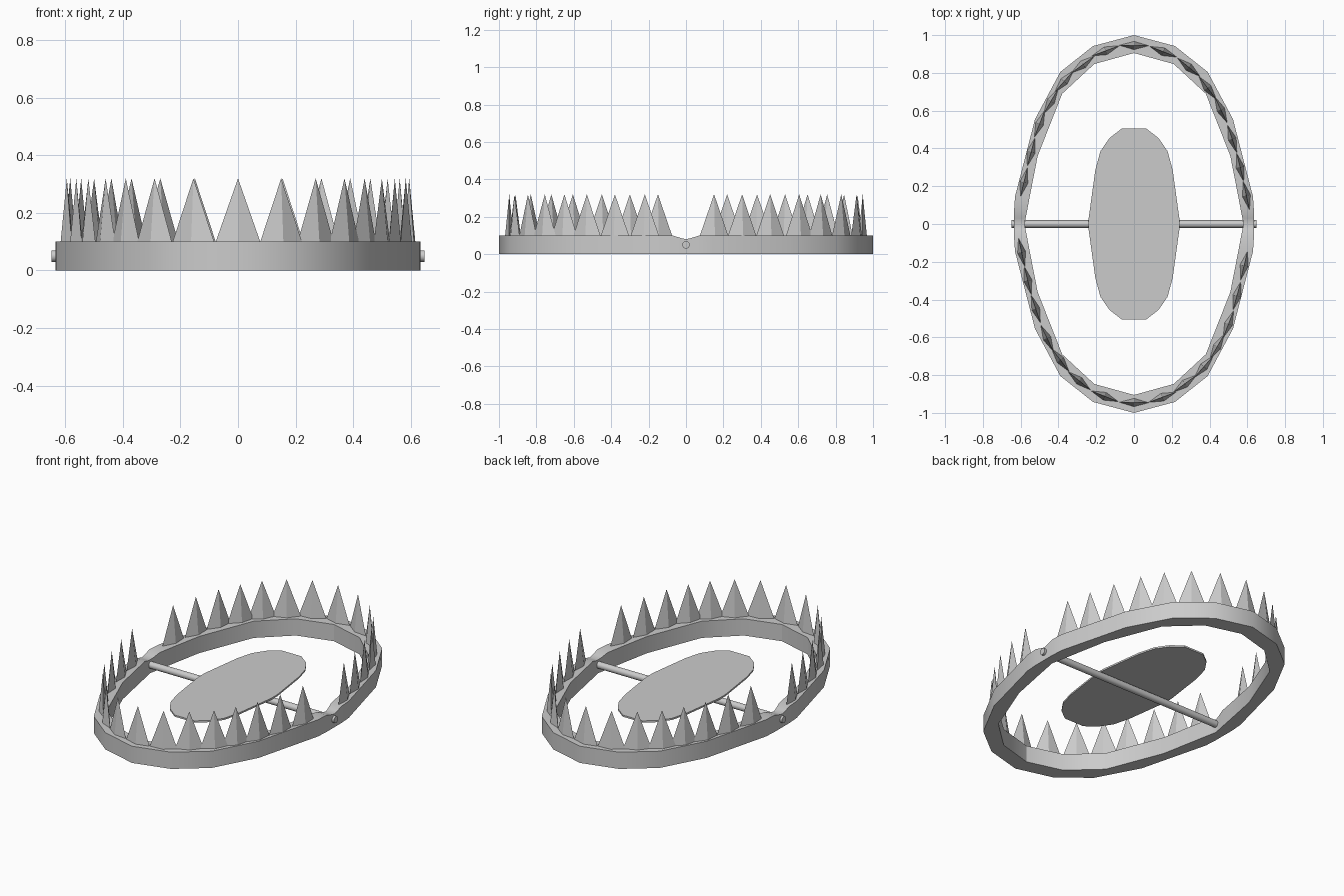
import bpy, bmesh, math
from mathutils import Vector

if "Cube" in bpy.data.objects:
    bpy.data.objects.remove(bpy.data.objects["Cube"])


def make_object(name, bm, smooth=False):
    bmesh.ops.recalc_face_normals(bm, faces=bm.faces)
    mesh = bpy.data.meshes.new(name)
    bm.to_mesh(mesh)
    bm.free()
    obj = bpy.data.objects.new(name, mesh)
    bpy.context.collection.objects.link(obj)
    if smooth:
        bpy.ops.object.select_all(action='DESELECT')
        obj.select_set(True)
        bpy.context.view_layer.objects.active = obj
        bpy.ops.object.shade_smooth_by_angle(angle=math.radians(30))
    return obj


def mirror_loop(quarter):
    """Closed four-way loop from a quarter running from the x axis to the y axis."""
    half = quarter + [(-p[0],) + p[1:] for p in reversed(quarter) if p[0] > 0]
    return half + [(-p[0], -p[1]) + p[2:] for p in half if p[1] > 0][:]


# Jaw ring: (outer x, outer y, inner x, inner y, top z), dipping at the hinges
stations = [
    (.635, 0, .580, 0, .08), (.635, .03, .574, .03, .087), (.635, .07, .566, .07, .10),
    (.630, .145, .552, .145, .10), (.524, .555, .51, .36, .10), (.39, .805, .38, .69, .10),
    (.217, .942, .21, .847, .10), (0, 1, 0, .905, .10)]
left = [(-a, b, -c, d, z) for a, b, c, d, z in reversed(stations[:-1])]
back = stations + left
ring = back + [(-a, -b, -c, -d, z) for a, b, c, d, z in back[1:-1]]
bm = bmesh.new()
sections = [[bm.verts.new(p) for p in ((a, b, 0), (a, b, z), (c, d, z), (c, d, 0))]
            for a, b, c, d, z in ring]
for i, s in enumerate(sections):
    t = sections[(i + 1) % len(sections)]
    for k in range(4):
        m = (k + 1) % 4
        bm.faces.new((s[k], t[k], t[m], s[m]))
make_object("jaw_ring", bm, smooth=True)

# Teeth: diamond-based spikes along each jaw, the front jaw being the back one turned round
tips = [(.595, .15), (.562, .30), (.52, .45), (.46, .605), (.39, .72), (.29, .83),
        (.155, .912), (0, .945), (-.15, .917), (-.27, .845), (-.37, .755),
        (-.44, .65), (-.50, .53), (-.545, .38), (-.583, .22)]
for name, sign in (("back_jaw_teeth", 1), ("front_jaw_teeth", -1)):
    bm = bmesh.new()
    for i, tip in enumerate(tips):
        before, after = tips[max(i - 1, 0)], tips[min(i + 1, len(tips) - 1)]
        along = (Vector(after) - Vector(before)).normalized()
        across = Vector((-along.y, along.x))
        c = Vector(tip)
        corners = [c + along * .078, c + across * .022, c - along * .078, c - across * .022]
        base = [bm.verts.new((sign * p.x, sign * p.y, .098)) for p in corners]
        top = bm.verts.new((sign * c.x, sign * c.y, .32))
        bm.faces.new(base)
        for k in range(4):
            bm.faces.new((base[k], base[(k + 1) % 4], top))
    make_object(name, bm)

# Trigger plate: thin oval resting on the rod
plate = mirror_loop([(.24, .03), (.205, .285), (.178, .385), (.13, .455), (.065, .505)])
bm = bmesh.new()
face = bm.faces.new([bm.verts.new((x, y, .07)) for x, y in plate])
top = bmesh.ops.extrude_face_region(bm, geom=[face])["geom"]
bmesh.ops.translate(bm, vec=(0, 0, .01),
                    verts=[v for v in top if isinstance(v, bmesh.types.BMVert)])
if not face.is_valid or len(bm.faces) == len(plate) + 1:
    bmesh.ops.holes_fill(bm, edges=[e for e in bm.edges if e.is_boundary], sides=0)
make_object("trigger_plate", bm)

# Hinge rod across the ring
bpy.ops.mesh.primitive_cylinder_add(vertices=16, radius=.02, depth=1.296,
                                    location=(0, 0, .05), rotation=(0, math.pi / 2, 0))
bpy.context.object.name = "hinge_rod"
bpy.ops.object.shade_smooth_by_angle(angle=math.radians(30))
